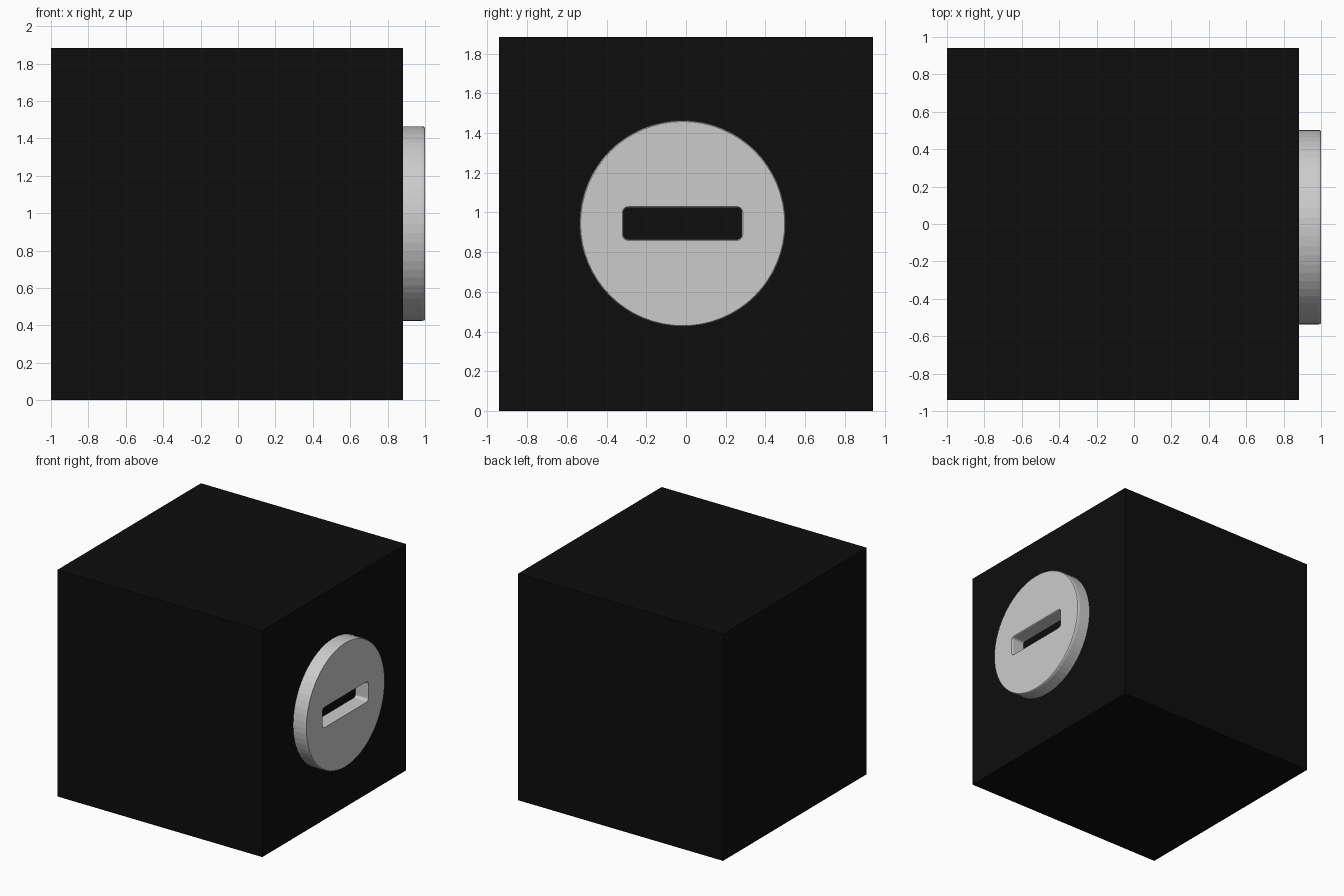
import bpy, bmesh, math

if "Cube" in bpy.data.objects:
    bpy.data.objects.remove(bpy.data.objects["Cube"])

CY, CZ = -0.017, 0.944   # centre of the round plate


def circle(r, n=64):
    return [(CY + r * math.cos(2 * math.pi * i / n),
             CZ + r * math.sin(2 * math.pi * i / n)) for i in range(n)]


def rounded_slot(grow, hw=0.297, hh=0.079, r=0.022, n=4):
    pts = []
    for k, (sy, sz) in enumerate([(1, 1), (-1, 1), (-1, -1), (1, -1)]):
        for i in range(n + 1):
            a = math.pi / 2 * (k + i / n)
            pts.append((CY + sy * (hw - r) + (r + grow) * math.cos(a),
                        CZ + sz * (hh - r) + (r + grow) * math.sin(a)))
    return pts


def walls(bm, rings):
    """Join successive (x, outline) rings with quads; return the rings' vertices."""
    loops = [[bm.verts.new((x, y, z)) for y, z in pts] for x, pts in rings]
    n = len(loops[0])
    for a, b in zip(loops, loops[1:]):
        for i in range(n):
            j = (i + 1) % n
            bm.faces.new((a[i], a[j], b[j], b[i]))
    return loops


def finish(bm, name):
    bmesh.ops.recalc_face_normals(bm, faces=bm.faces[:])
    me = bpy.data.meshes.new(name)
    bm.to_mesh(me)
    bm.free()
    ob = bpy.data.objects.new(name, me)
    bpy.context.collection.objects.link(ob)
    return ob


# Black cube body
bm = bmesh.new()
bmesh.ops.create_cube(bm, size=1.883)
bmesh.ops.translate(bm, verts=bm.verts[:], vec=(-1 + 1.883 / 2, 0, 1.883 / 2))
body = finish(bm, "cube_body")
black = bpy.data.materials.new("black")
black.diffuse_color = (0.004, 0.004, 0.004, 1)
black.use_nodes = True
black.node_tree.nodes["Principled BSDF"].inputs["Base Color"].default_value = black.diffuse_color
body.data.materials.append(black)

# Round plate with slot and softened front edges
bm = bmesh.new()
outer = walls(bm, [(0.87, circle(0.52)), (0.982, circle(0.52)),
                   (0.995, circle(0.518)), (1.0, circle(0.514))])
inner = walls(bm, [(0.87, rounded_slot(0)), (0.982, rounded_slot(0)),
                   (0.995, rounded_slot(0.002)), (1.0, rounded_slot(0.006))])
for level in (0, -1):
    edges = []
    for loop in (outer[level], inner[level]):
        edges += [bm.edges.get((loop[i - 1], loop[i])) for i in range(len(loop))]
    bmesh.ops.triangle_fill(bm, edges=edges, use_beauty=True)
finish(bm, "slotted_plate")
